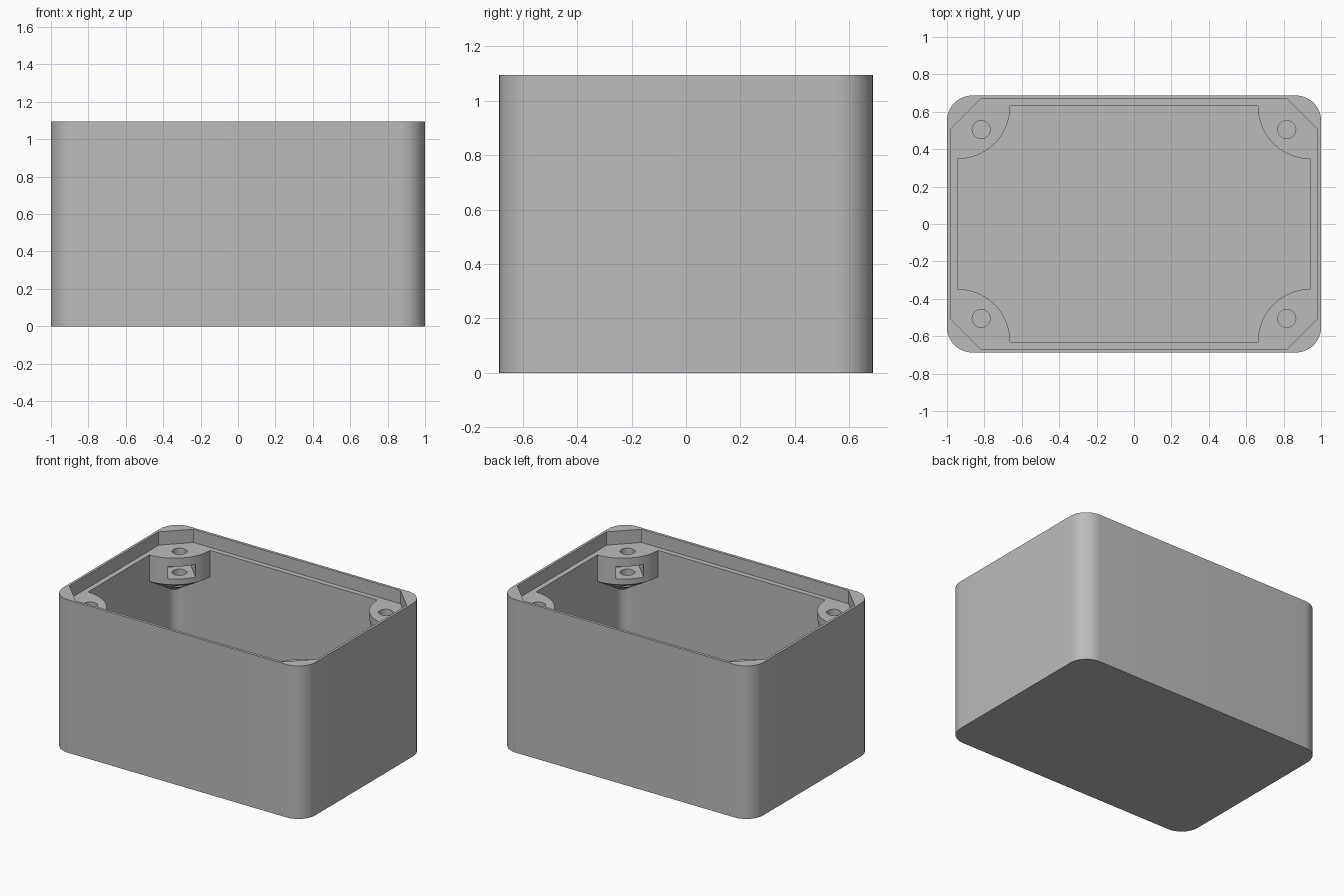
import bpy
import bmesh
from math import cos, sin, pi, radians

cube = bpy.data.objects.get("Cube")
if cube:
    bpy.data.objects.remove(cube, do_unlink=True)

# Overall sizes
HALF_X, HALF_Y, HEIGHT = 1.0, 0.687, 1.095
CAVITY_X, CAVITY_Y, FLOOR = 0.945, 0.63, 0.06
LEDGE, BOSS_BOTTOM, BOSS_TIP = 1.0, 0.81, 0.64
BOSS_RADIUS = 0.283
HOLE_X, HOLE_Y, HOLE_RADIUS = 0.817, 0.505, 0.048
CORNERS = [(sx, sy) for sx in (-1, 1) for sy in (-1, 1)]


def to_object(name, bm):
    bmesh.ops.recalc_face_normals(bm, faces=bm.faces)
    mesh = bpy.data.meshes.new(name)
    bm.to_mesh(mesh)
    bm.free()
    obj = bpy.data.objects.new(name, mesh)
    bpy.context.collection.objects.link(obj)
    return obj


def prism(name, points, z0, z1):
    """Extrude a flat outline from z0 to z1."""
    bm = bmesh.new()
    face = bm.faces.new([bm.verts.new((x, y, z0)) for x, y in points])
    top = bmesh.ops.extrude_face_region(bm, geom=[face])["geom"]
    verts = [v for v in top if isinstance(v, bmesh.types.BMVert)]
    bmesh.ops.translate(bm, verts=verts, vec=(0, 0, z1 - z0))
    return to_object(name, bm)


def circle(cx, cy, radius, count):
    return [(cx + radius * cos(2 * pi * i / count),
             cy + radius * sin(2 * pi * i / count)) for i in range(count)]


def rounded_rect(hx, hy, radius, steps=12):
    points = []
    for quarter, (sx, sy) in enumerate([(1, 1), (-1, 1), (-1, -1), (1, -1)]):
        for i in range(steps + 1):
            a = pi / 2 * (quarter + i / steps)
            points.append((sx * (hx - radius) + radius * cos(a),
                           sy * (hy - radius) + radius * sin(a)))
    return points


def boss_solid(sx, sy):
    """Cylinder about the cavity corner with a conical underside."""
    ring = circle(sx * CAVITY_X, sy * CAVITY_Y, BOSS_RADIUS, 64)
    bm = bmesh.new()
    low = [bm.verts.new((x, y, BOSS_BOTTOM)) for x, y in ring]
    high = [bm.verts.new((x, y, HEIGHT)) for x, y in ring]
    tip = bm.verts.new((sx * CAVITY_X, sy * CAVITY_Y, BOSS_TIP))
    bm.faces.new(high)
    for i in range(len(ring)):
        j = (i + 1) % len(ring)
        bm.faces.new((low[i], low[j], high[j], high[i]))
        bm.faces.new((low[j], low[i], tip))
    return to_object("boss_solid", bm)


def nut_slot(sx, sy):
    """Square pocket opening diagonally towards the middle of the box."""
    d = 0.5 ** 0.5
    ux, uy = -sx * d, -sy * d
    outline = [(-0.09, -0.09), (0.25, -0.09), (0.25, 0.09), (-0.09, 0.09)]
    points = [(sx * HOLE_X + a * ux - b * uy, sy * HOLE_Y + a * uy + b * ux)
              for a, b in outline]
    return prism("nut_slot", points, LEDGE - 0.15, LEDGE - 0.06)


def subtract(target, cutter):
    """Cut one solid from another and discard the cutter."""
    mod = target.modifiers.new("cut", "BOOLEAN")
    mod.operation, mod.solver, mod.object = "DIFFERENCE", "EXACT", cutter
    graph = bpy.context.evaluated_depsgraph_get()
    mesh = bpy.data.meshes.new_from_object(target.evaluated_get(graph))
    target.modifiers.clear()
    target.data = mesh
    bpy.data.objects.remove(cutter, do_unlink=True)


# Inner void, notched by the four corner bosses
void = prism("void", rounded_rect(CAVITY_X, CAVITY_Y, 0.08), FLOOR, LEDGE + 0.05)
for sx, sy in CORNERS:
    subtract(void, boss_solid(sx, sy))

# Outer shell with the void and the chamfered lid recess removed
box = prism("enclosure_box", rounded_rect(HALF_X, HALF_Y, 0.135), 0, HEIGHT)
subtract(box, void)
rx, ry, cut = 0.982, 0.667, 0.162
recess = [(rx, ry - cut), (rx - cut, ry), (cut - rx, ry), (-rx, ry - cut),
          (-rx, cut - ry), (cut - rx, -ry), (rx - cut, -ry), (rx, cut - ry)]
subtract(box, prism("lid_recess", recess, LEDGE, HEIGHT + 0.1))

# Screw holes and nut slots
for sx, sy in CORNERS:
    subtract(box, nut_slot(sx, sy))
    hole = circle(sx * HOLE_X, sy * HOLE_Y, HOLE_RADIUS, 32)
    subtract(box, prism("screw_hole", hole, BOSS_TIP, HEIGHT + 0.1))

# Grey plastic
grey = bpy.data.materials.new("grey_plastic")
grey.use_nodes = True
colour = (0.5, 0.5, 0.5, 1)
grey.diffuse_color = colour
grey.node_tree.nodes["Principled BSDF"].inputs["Base Color"].default_value = colour
box.data.materials.clear()
box.data.materials.append(grey)

bpy.ops.object.select_all(action="DESELECT")
box.select_set(True)
bpy.context.view_layer.objects.active = box
bpy.ops.object.shade_smooth_by_angle(angle=radians(30))
